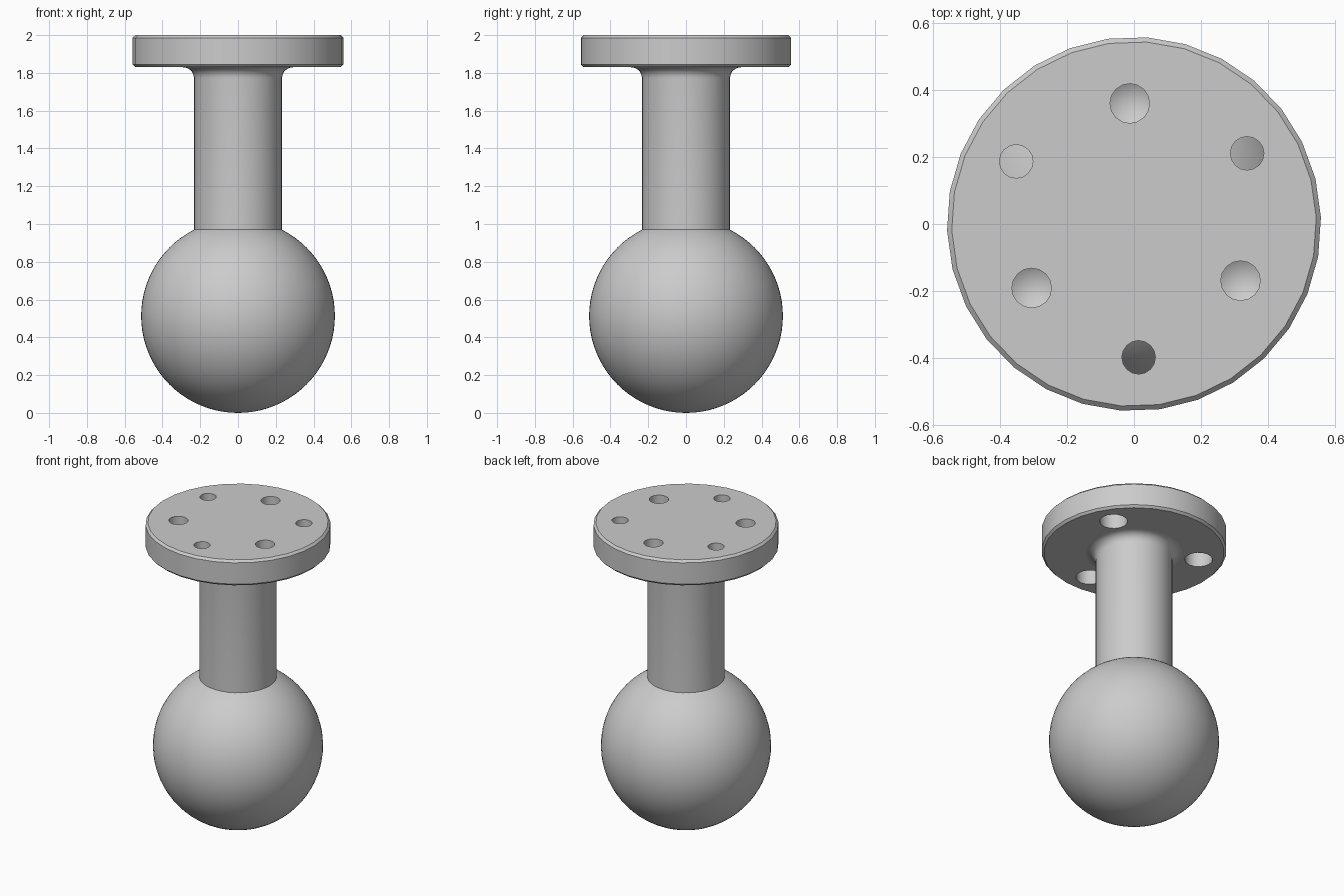
import bpy, bmesh, math
from math import sin, cos, pi, radians
from mathutils import Matrix

cube = bpy.data.objects.get("Cube")
if cube:
    bpy.data.objects.remove(cube, do_unlink=True)

GREY = (0.6, 0.6, 0.6, 1)
grey = bpy.data.materials.new("grey_metal")
grey.use_nodes = True
grey.diffuse_color = GREY
grey.node_tree.nodes["Principled BSDF"].inputs["Base Color"].default_value = GREY


def lathe(bm, profile, sides, x=0, y=0, turn=0):
    """Revolve (radius, z) points about a vertical axis at x, y and cap both ends."""
    rings = []
    for r, z in profile:
        if r == 0:
            rings.append([bm.verts.new((x, y, z))] * sides)
        else:
            rings.append([bm.verts.new((x + r * cos(turn + 2 * pi * i / sides),
                                        y + r * sin(turn + 2 * pi * i / sides), z))
                          for i in range(sides)])
    for low, high in zip(rings, rings[1:]):
        for i in range(sides):
            j = (i + 1) % sides
            loop = list(dict.fromkeys((low[i], low[j], high[j], high[i])))
            bm.faces.new(loop)
    for ring in (rings[0], rings[-1]):
        if len(set(ring)) > 1:
            bm.faces.new(ring)


def finish(bm, name):
    bmesh.ops.recalc_face_normals(bm, faces=bm.faces)
    mesh = bpy.data.meshes.new(name)
    bm.to_mesh(mesh)
    bm.free()
    mesh.materials.append(grey)
    obj = bpy.data.objects.new(name, mesh)
    bpy.context.collection.objects.link(obj)
    return obj


def select(obj):
    bpy.ops.object.select_all(action='DESELECT')
    obj.select_set(True)
    bpy.context.view_layer.objects.active = obj


def smooth(obj):
    select(obj)
    bpy.ops.object.shade_smooth_by_angle(angle=radians(30))


# Ball
BALL_R = 0.513
bm = bmesh.new()
bmesh.ops.create_uvsphere(bm, u_segments=64, v_segments=40, radius=BALL_R,
                          matrix=Matrix.Translation((0, 0, BALL_R)))
smooth(finish(bm, "ball"))

# Stem with a fillet flaring into the flange
STEM_R, FILLET, UNDER = 0.233, 0.058, 1.83
arc = [(STEM_R + FILLET * (1 - cos(a)), UNDER - FILLET * (1 - sin(a)))
       for a in (i * pi / 12 for i in range(7))]
bm = bmesh.new()
lathe(bm, [(STEM_R, 0.9)] + arc + [(arc[-1][0], UNDER + 0.005)], 36)
smooth(finish(bm, "stem"))

# Chamfered round flange
R, C, TOP = 0.558, 0.014, 2.0
TURN = radians(2)
bm = bmesh.new()
lathe(bm, [(R - C, UNDER), (R, UNDER + C), (R, TOP - C), (R - C, TOP)], 30, turn=TURN)
flange = finish(bm, "flange")

# Cutters: three drilled blind holes, three counterbored through holes
bm = bmesh.new()
for k in range(3):
    a = TURN + radians(90 + 120 * k)
    lathe(bm, [(0, TOP - 0.135), (0.059, TOP - 0.1), (0.059, TOP + 0.05)], 16,
          0.36 * cos(a), 0.36 * sin(a))
    a = TURN + radians(30 + 120 * k)
    lathe(bm, [(0.084, UNDER - 0.05), (0.084, UNDER + 0.1),
               (0.05, UNDER + 0.1), (0.05, TOP + 0.05)], 16,
          0.398 * cos(a), 0.398 * sin(a))
cutter = finish(bm, "hole_cutter")
cutter.hide_render = True

drill = flange.modifiers.new("holes", 'BOOLEAN')
drill.operation = 'DIFFERENCE'
drill.solver = 'EXACT'
drill.object = cutter
select(flange)
bpy.ops.object.modifier_apply(modifier="holes")
bpy.data.objects.remove(cutter, do_unlink=True)
smooth(flange)
